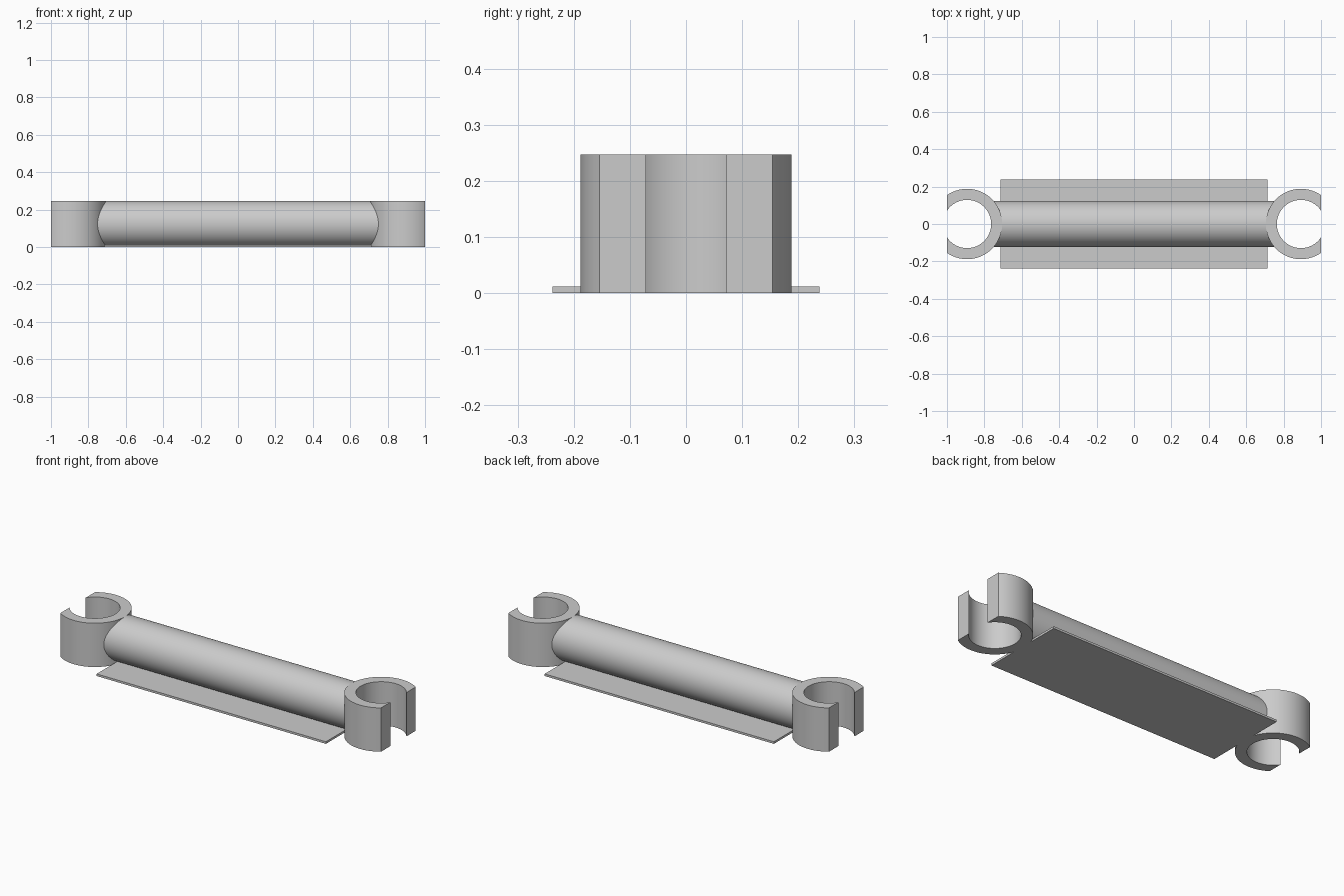
import bpy, bmesh
from math import acos, sqrt, sin, cos, pi

if "Cube" in bpy.data.objects:
    bpy.data.objects.remove(bpy.data.objects["Cube"], do_unlink=True)

HEIGHT = 0.247
RING_X, OUTER, INNER = 0.8925, 0.188, 0.129

grey = bpy.data.materials.new("plain grey")
grey.use_nodes = True
colour = (0.6, 0.6, 0.6, 1)
grey.diffuse_color = colour
grey.node_tree.nodes["Principled BSDF"].inputs["Base Color"].default_value = colour


def finish(bm, name):
    bmesh.ops.recalc_face_normals(bm, faces=bm.faces)
    mesh = bpy.data.meshes.new(name)
    bm.to_mesh(mesh)
    bm.free()
    mesh.materials.append(grey)
    obj = bpy.data.objects.new(name, mesh)
    bpy.context.collection.objects.link(obj)
    bpy.ops.object.select_all(action="DESELECT")
    obj.select_set(True)
    bpy.context.view_layer.objects.active = obj
    bpy.ops.object.shade_smooth_by_angle(angle=0.5)
    return obj


# Open clip rings, with the outer side cut flat
def clip_ring(name, side, steps=64):
    bm = bmesh.new()

    def arc(radius):
        start = acos((1 - RING_X) / radius)
        angles = [start + (2 * pi - 2 * start) * i / steps for i in range(steps + 1)]
        return [bm.verts.new((side * (RING_X + radius * cos(a)), radius * sin(a), 0))
                for a in angles]

    outer, inner = arc(OUTER), arc(INNER)
    faces = [bm.faces.new((outer[i], outer[i + 1], inner[i + 1], inner[i]))
             for i in range(steps)]
    result = bmesh.ops.extrude_face_region(bm, geom=faces, use_keep_orig=True)
    top = [v for v in result["geom"] if isinstance(v, bmesh.types.BMVert)]
    bmesh.ops.translate(bm, verts=top, vec=(0, 0, HEIGHT))
    return finish(bm, name)


clip_ring("left_clip_ring", 1)
clip_ring("right_clip_ring", -1)

# Round bar, its ends shaped to sit inside the ring walls
bm = bmesh.new()
steps, radius, seat = 64, HEIGHT / 2, OUTER - 0.008
ends = []
for side in (-1, 1):
    loop = []
    for i in range(steps):
        a = 2 * pi * i / steps
        y = radius * cos(a)
        x = side * (RING_X - sqrt(seat ** 2 - y ** 2))
        loop.append(bm.verts.new((x, y, radius + radius * sin(a))))
    ends.append(loop)
for i in range(steps):
    j = (i + 1) % steps
    bm.faces.new((ends[0][i], ends[0][j], ends[1][j], ends[1][i]))
finish(bm, "round_bar")

# Thin base plate
bm = bmesh.new()
bmesh.ops.create_cube(bm, size=1)
bmesh.ops.scale(bm, verts=bm.verts, vec=(1.43, 0.476, 0.012))
bmesh.ops.translate(bm, verts=bm.verts, vec=(0, 0, 0.006))
finish(bm, "base_plate")
